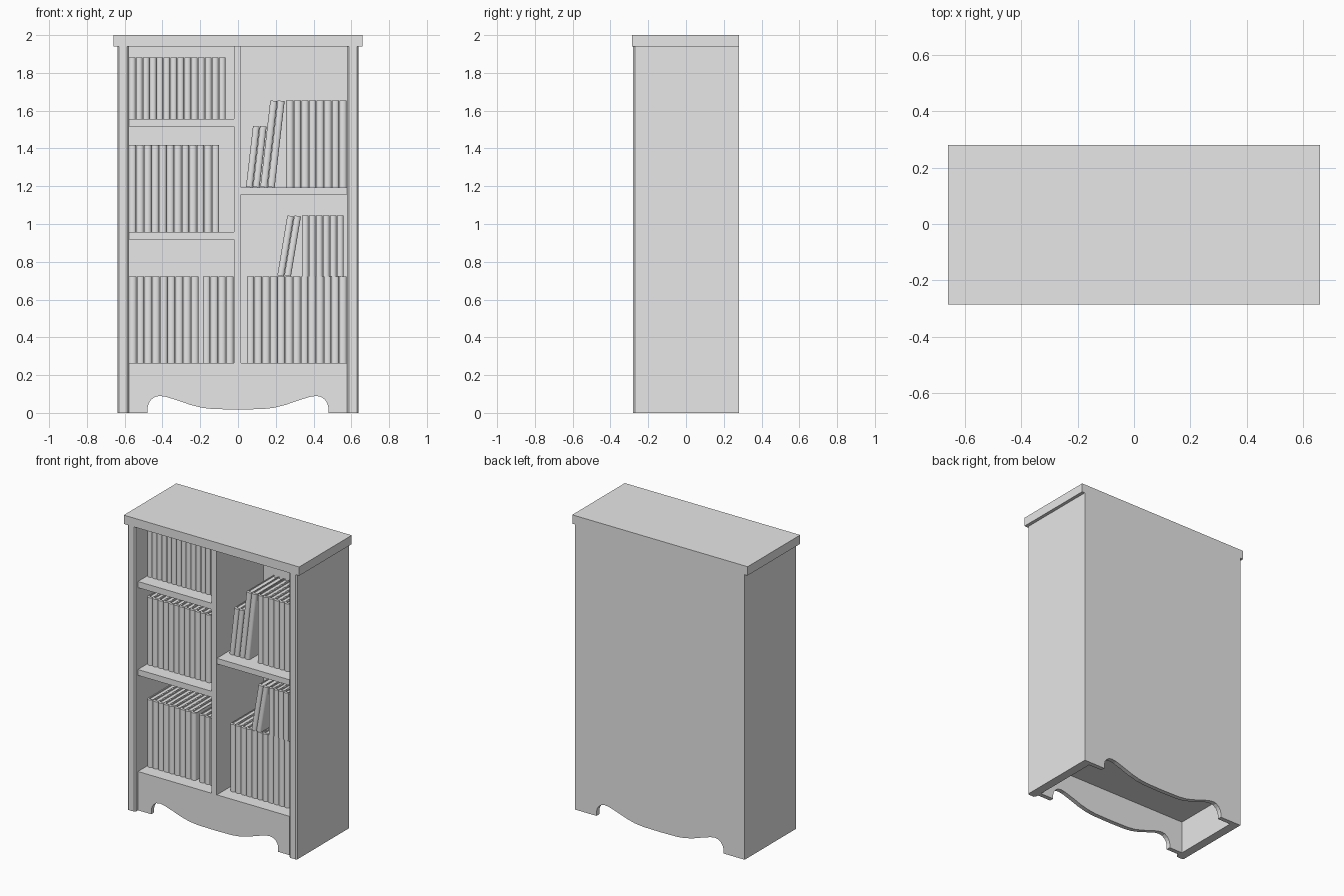
import bpy, bmesh, math
from mathutils import Matrix, Vector

if "Cube" in bpy.data.objects:
    bpy.data.objects.remove(bpy.data.objects["Cube"])

grey = bpy.data.materials.new("light_grey")
grey.diffuse_color = (0.8, 0.8, 0.8, 1)
grey.use_nodes = True
grey.node_tree.nodes["Principled BSDF"].inputs["Base Color"].default_value = grey.diffuse_color


def finish(bm, name):
    bmesh.ops.recalc_face_normals(bm, faces=bm.faces)
    mesh = bpy.data.meshes.new(name)
    bm.to_mesh(mesh)
    bm.free()
    mesh.materials.append(grey)
    ob = bpy.data.objects.new(name, mesh)
    bpy.context.collection.objects.link(ob)
    return ob


def prism(bm, points, direction):
    """Extrude a closed 3D outline along a vector; return its vertices."""
    face = bm.faces.new([bm.verts.new(p) for p in points])
    new = bmesh.ops.extrude_face_region(bm, geom=[face], use_keep_orig=True)["geom"]
    top = [g for g in new if isinstance(g, bmesh.types.BMVert)]
    bmesh.ops.translate(bm, verts=top, vec=direction)
    return list(face.verts) + top


def box(name, x0, x1, y0, y1, z0, z1):
    bm = bmesh.new()
    prism(bm, [(x0, y0, z0), (x1, y0, z0), (x1, y1, z0), (x0, y1, z0)], (0, 0, z1 - z0))
    return finish(bm, name)


# Cabinet top, flush at the back
box("top_board", -0.66, 0.66, -0.285, 0.28, 1.94, 2.0)

# Side panels with chamfered front edges
for side, name in ((-1, "left_side"), (1, "right_side")):
    bm = bmesh.new()
    outline = [(0.578, 0.28), (0.578, -0.27), (0.588, -0.28),
               (0.63, -0.28), (0.638, -0.27), (0.638, 0.28)]
    prism(bm, [(side * x, y, 0) for x, y in outline], (0, 0, 1.94))
    finish(bm, name)

# Scalloped lower edge shared by the front apron and the back panel
half = [(0.578, 0), (0.478, 0), (0.478, 0.03), (0.472, 0.052), (0.46, 0.07),
        (0.44, 0.085), (0.415, 0.09), (0.38, 0.085), (0.32, 0.066), (0.25, 0.042),
        (0.19, 0.027), (0.13, 0.02), (0, 0.018)]
scallop = [(-x, z) for x, z in half] + half[-2::-1]
for name, y0, y1, top in (("front_apron", -0.25, -0.22, 0.222), ("back_panel", 0.25, 0.28, 1.94)):
    bm = bmesh.new()
    outline = scallop + [(0.578, top), (-0.578, top)]
    prism(bm, [(x, y0, z) for x, z in outline], (0, y1 - y0, 0))
    finish(bm, name)

# Shelves and divider
box("bottom_shelf", -0.578, 0.578, -0.25, 0.25, 0.222, 0.264)
box("divider", -0.021, 0.016, -0.255, 0.25, 0.264, 1.94)
box("left_lower_shelf", -0.578, -0.021, -0.25, 0.25, 0.918, 0.958)
box("left_upper_shelf", -0.578, -0.021, -0.25, 0.25, 1.515, 1.557)
box("right_shelf", 0.016, 0.578, -0.25, 0.25, 1.155, 1.193)


def add_book(bm, x, z, width, height, lean=0.0, y=-0.16, depth=0.3):
    """Wrap-around cover with a rounded spine, plus a recessed page block."""
    w, t, g = width - 0.002, 0.005, 0.008
    r = w / 2
    arc = [(r - r * math.cos(math.pi * i / 6), y + 0.012 * (1 - math.sin(math.pi * i / 6)))
           for i in range(7)]
    cover = arc + [(w, y + depth), (w - t, y + depth), (w - t, y + 0.02),
                   (t, y + 0.02), (t, y + depth), (0, y + depth)]
    verts = prism(bm, [(a, b, 0) for a, b in cover], (0, 0, height))
    pages = [(t, y + 0.02), (w - t, y + 0.02), (w - t, y + depth - g), (t, y + depth - g)]
    verts += prism(bm, [(a, b, g) for a, b in pages], (0, 0, height - 2 * g))
    pivot = Vector((w, 0, 0))
    turn = (Matrix.Translation(Vector((x, 0, z)) + pivot)
            @ Matrix.Rotation(lean, 4, 'Y') @ Matrix.Translation(-pivot))
    bmesh.ops.transform(bm, matrix=turn, verts=verts)


def book_row(name, x0, x1, count, z, height, lean=0.0):
    bm = bmesh.new()
    w = (x1 - x0) / count
    for i in range(count):
        add_book(bm, x0 + i * w, z, w, height, lean)
    ob = finish(bm, name)
    bpy.ops.object.select_all(action='DESELECT')
    bpy.context.view_layer.objects.active = ob
    ob.select_set(True)
    bpy.ops.object.shade_smooth_by_angle(angle=math.radians(40))


# Upright books
book_row("books_left_top", -0.577, -0.065, 14, 1.557, 0.325)
book_row("books_left_middle", -0.577, -0.098, 12, 0.958, 0.46)
book_row("books_left_bottom_a", -0.577, -0.208, 9, 0.264, 0.458)
book_row("books_left_bottom_b", -0.186, -0.022, 4, 0.264, 0.458)
book_row("books_right_bottom", 0.047, 0.577, 13, 0.264, 0.458)
book_row("books_right_top", 0.255, 0.577, 8, 1.193, 0.46)
book_row("books_right_middle", 0.338, 0.56, 6, 0.722, 0.322)

# Leaning books
book_row("leaning_books_small", 0.042, 0.116, 2, 1.193, 0.325, 0.115)
book_row("leaning_books_tall", 0.118, 0.196, 2, 1.193, 0.46, 0.115)
book_row("leaning_books_middle", 0.208, 0.282, 2, 0.722, 0.322, 0.165)
